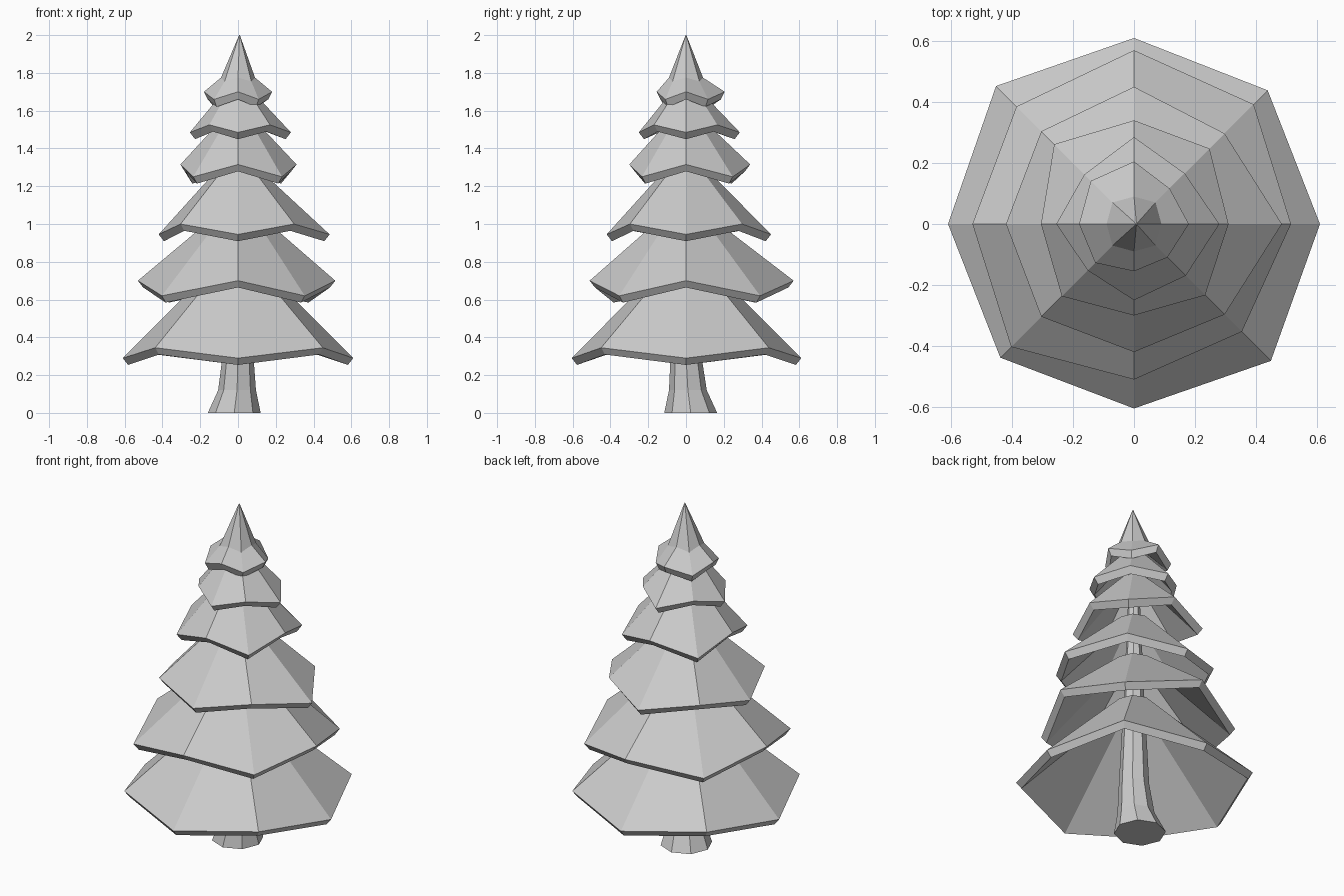
import bpy, math

if "Cube" in bpy.data.objects:
    bpy.data.objects.remove(bpy.data.objects["Cube"])

N = 8

def ring(radii, heights, cx=0.0, cy=0.0):
    """Eight points around z; radii and heights repeat around the ring."""
    pts = []
    for i in range(N):
        a = math.tau * i / N
        r = radii[i % len(radii)]
        pts.append((cx + r * math.cos(a), cy + r * math.sin(a), heights[i % len(heights)]))
    return pts

def loft(name, rings, closed=False, caps=False):
    """Skin a stack of rings, optionally looping back or capping the ends."""
    verts = [p for r in rings for p in r]
    m = len(rings)
    faces = []
    for k in range(m if closed else m - 1):
        a, b = k * N, ((k + 1) % m) * N
        for i in range(N):
            j = (i + 1) % N
            faces.append((a + i, a + j, b + j, b + i))
    if caps:
        faces.append(tuple(reversed(range(N))))
        faces.append(tuple(range((m - 1) * N, m * N)))
    mesh = bpy.data.meshes.new(name)
    mesh.from_pydata(verts, [], faces)
    mesh.update()
    ob = bpy.data.objects.new(name, mesh)
    bpy.context.collection.objects.link(ob)
    return ob

# Trunk, flared at the foot and tapering up through the branches
loft("trunk", [
    ring([0.14], [0.0], -0.02, 0.025),
    ring([0.10], [0.12], -0.005, 0.01),
    ring([0.082], [0.30]),
    ring([0.055], [0.85]),
    ring([0.02], [1.74]),
], caps=True)

# Branch tiers: rim radii, rim heights (axis corner, diagonal corner), top radius, top height
tiers = [
    ([.61, .62, .61, .64, .61, .62, .605, .635], (.29, .345), .10, .80),
    ([.515, .555, .57, .545, .53, .57, .51, .50], (.70, .62), .10, 1.06),
    ([.485, .42, .45, .43, .42, .43, .42, .42], (.945, 1.00), .09, 1.31),
    ([.31, .35, .34, .37, .305, .335, .30, .33], (1.315, 1.25), .07, 1.57),
    ([.28, .235, .285, .23, .255, .215, .25, .24], (1.485, 1.525), .06, 1.72),
]
for n, (radii, hs, top_r, top_z) in enumerate(tiers):
    loft(f"branch_tier_{n + 1}", [
        ring([top_r - 0.025], [top_z - 0.025]),
        ring([r - 0.028 for r in radii], [h - 0.036 for h in hs]),
        ring(radii, hs),
        ring([top_r], [top_z]),
    ], closed=True)

# Crown: small top skirt that kinks into the pointed tip
rim = [.18, .165, .205, .20, .18, .18, .155, .155]
loft("crown_tip", [
    ring([0.002], [1.90], 0.01),
    ring([0.06], [1.735]),
    ring([r - 0.02 for r in rim], [1.66, 1.62]),
    ring(rim, [1.70, 1.66]),
    ring([0.09, 0.10], [1.775, 1.755]),
    ring([0.002], [2.0], 0.008),
], caps=True)
